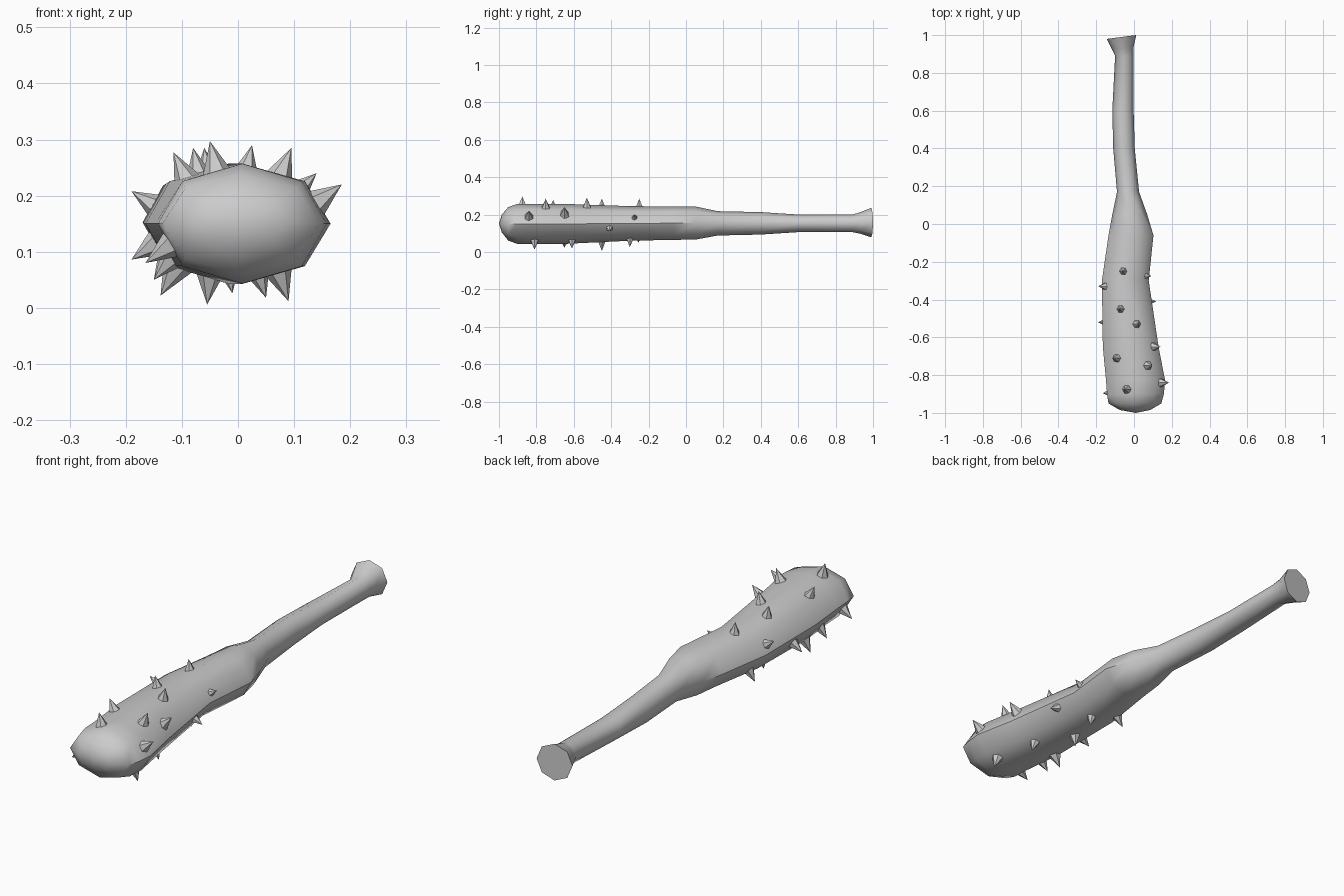
import bpy, bmesh, math
from mathutils import Vector

if "Cube" in bpy.data.objects:
    bpy.data.objects.remove(bpy.data.objects["Cube"])

# Body sections: y, left x, right x, bottom z, top z, end tilt
SECTIONS = [
    (-0.985, -0.075, 0.085, 0.105, 0.20, 0),
    (-0.95, -0.135, 0.145, 0.060, 0.24, 0),
    (-0.90, -0.143, 0.158, 0.043, 0.257, 0),
    (-0.83, -0.148, 0.165, 0.043, 0.257, 0),
    (-0.65, -0.165, 0.130, 0.043, 0.257, 0),
    (-0.30, -0.170, 0.078, 0.060, 0.245, 0),
    (-0.06, -0.135, 0.103, 0.065, 0.243, 0),
    (0.05, -0.115, 0.070, 0.066, 0.243, 0),
    (0.17, -0.090, 0.027, 0.088, 0.218, 0),
    (0.40, -0.110, 0.004, 0.093, 0.213, 0),
    (0.60, -0.115, -0.002, 0.106, 0.200, 0),
    (0.89, -0.100, -0.002, 0.106, 0.200, 0),
    (0.93, -0.118, -0.003, 0.098, 0.212, 0.06),
    (0.99, -0.145, 0.012, 0.078, 0.236, 0.13),
]
SIDES = 8


def section_at(y):
    """Centre and half sizes of the body at y."""
    for p, q in zip(SECTIONS, SECTIONS[1:]):
        if p[0] <= y <= q[0]:
            t = (y - p[0]) / (q[0] - p[0])
            l, r, b, u = (p[i] + t * (q[i] - p[i]) for i in range(1, 5))
            return (l + r) / 2, (b + u) / 2, (r - l) / 2, (u - b) / 2


def finish(bm, name, angle):
    bmesh.ops.recalc_face_normals(bm, faces=bm.faces)
    mesh = bpy.data.meshes.new(name)
    bm.to_mesh(mesh)
    bm.free()
    ob = bpy.data.objects.new(name, mesh)
    bpy.context.collection.objects.link(ob)
    bpy.ops.object.select_all(action='DESELECT')
    ob.select_set(True)
    bpy.context.view_layer.objects.active = ob
    bpy.ops.object.shade_smooth_by_angle(angle=math.radians(angle))
    return ob


# Club body: octagonal loft with a rounded head and a flared flat butt
bm = bmesh.new()
rings = []
for y, l, r, b, u, tilt in SECTIONS:
    cx, cz, a, h = (l + r) / 2, (b + u) / 2, (r - l) / 2, (u - b) / 2
    ring = []
    for i in range(SIDES):
        t = math.tau * i / SIDES
        dx = a * math.cos(t)
        ring.append(bm.verts.new((cx + dx, y + tilt * dx, cz + h * math.sin(t))))
    rings.append(ring)
for p, q in zip(rings, rings[1:]):
    for i in range(SIDES):
        j = (i + 1) % SIDES
        bm.faces.new((p[i], p[j], q[j], q[i]))
tip = bm.verts.new((0.01, -1.0, 0.152))
for i in range(SIDES):
    bm.faces.new((rings[0][i], rings[0][(i + 1) % SIDES], tip))
bm.faces.new(rings[-1])
finish(bm, "club_body", 50)

# Spike tips, each cone pointing out along the body surface normal
TIPS = [
    # top
    (-0.06, -0.25, 0.285), (-0.08, -0.45, 0.285), (0.025, -0.53, 0.29),
    (-0.115, -0.71, 0.277), (0.095, -0.75, 0.285), (-0.05, -0.875, 0.297),
    # right
    (0.185, -0.84, 0.22), (0.14, -0.65, 0.24),
    (0.118, -0.41, 0.11), (0.093, -0.275, 0.20),
    # left
    (-0.19, -0.33, 0.208), (-0.19, -0.52, 0.086), (-0.165, -0.895, 0.08),
    (-0.15, -0.745, 0.05), (-0.138, -0.65, 0.022), (-0.15, -0.255, 0.05),
    # underside
    (0.09, -0.81, 0.012), (0.05, -0.61, 0.018),
    (-0.055, -0.45, 0.006), (-0.01, -0.30, 0.026),
]
DEPTH, RADIUS = 0.065, 0.029
bm = bmesh.new()
for p in TIPS:
    p = Vector(p)
    cx, cz, a, h = section_at(p.y)
    n = Vector(((p.x - cx) / a ** 1.6, 0, (p.z - cz) / h ** 1.6)).normalized()
    mat = n.to_track_quat('Z', 'Y').to_matrix().to_4x4()
    mat.translation = p - n * DEPTH / 2
    bmesh.ops.create_cone(bm, cap_ends=True, segments=6, radius1=RADIUS,
                          radius2=0, depth=DEPTH, matrix=mat)
finish(bm, "spikes", 30)
